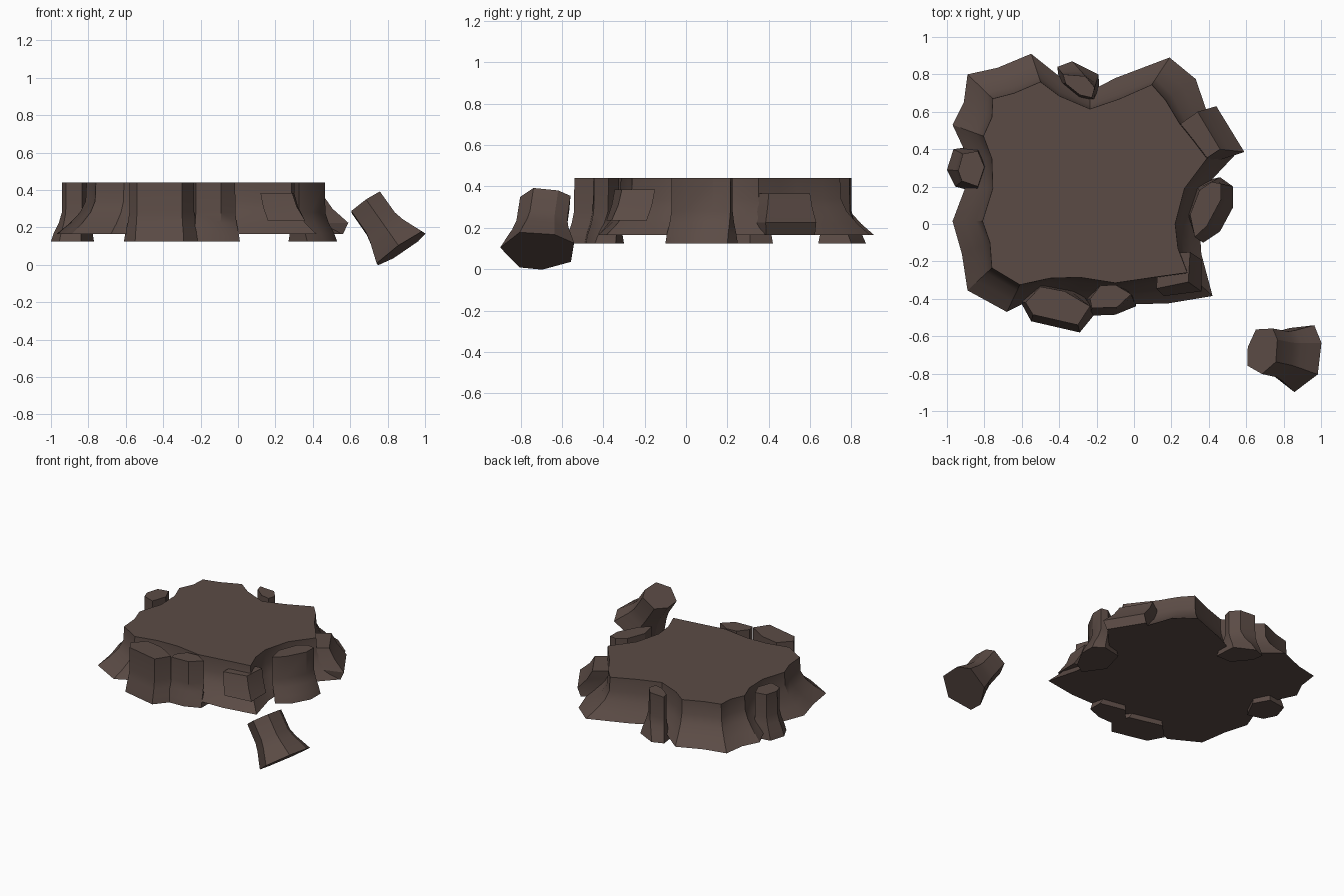
import bpy, bmesh, math
from mathutils import Matrix, Vector

rock = bpy.data.materials.new("dark brown rock")
rock.diffuse_color = (0.105, 0.071, 0.060, 1)


def loft(name, top, base, profile, matrix=None):
    """Stack of rings blended from the top outline to the base outline.
    profile: (height, blend) pairs from the top down."""
    bm = bmesh.new()
    rings = []
    for z, f in profile:
        rings.append([bm.verts.new((t[0] + (b[0] - t[0]) * f,
                                    t[1] + (b[1] - t[1]) * f, z))
                      for t, b in zip(top, base)])
    n = len(top)
    for upper, lower in zip(rings, rings[1:]):
        for i in range(n):
            j = (i + 1) % n
            bm.faces.new((upper[i], upper[j], lower[j], lower[i]))
    bm.faces.new(rings[0])
    bm.faces.new(rings[-1][::-1])
    if matrix:
        bm.transform(matrix)
    bmesh.ops.recalc_face_normals(bm, faces=bm.faces)
    mesh = bpy.data.meshes.new(name)
    bm.to_mesh(mesh)
    bm.free()
    mesh.materials.append(rock)
    ob = bpy.data.objects.new(name, mesh)
    bpy.context.collection.objects.link(ob)
    bpy.ops.object.select_all(action='DESELECT')
    ob.select_set(True)
    bpy.context.view_layer.objects.active = ob
    bpy.ops.object.shade_smooth_by_angle(angle=math.radians(28))
    return ob


# Plateau: scalloped top outline and its flared foot
top = [(-.755, .67), (-.64, .70), (-.50, .76), (-.40, .685), (-.235, .615),
       (-.075, .67), (.095, .745), (.17, .66), (.245, .535), (.31, .455),
       (.39, .35), (.27, .19), (.22, 0), (.235, -.13), (.285, -.26),
       (.14, -.28), (-.10, -.315), (-.29, -.285), (-.45, -.29), (-.61, -.325),
       (-.76, -.235), (-.77, -.10), (-.81, .015), (-.755, .19), (-.76, .35),
       (-.805, .47), (-.76, .57)]
foot = [(-.89, .80), (-.73, .835), (-.55, .91), (-.40, .79), (-.235, .71),
        (-.10, .78), (.19, .89), (.33, .775), (.39, .60), (.46, .50),
        (.55, .38), (.40, .22), (.35, 0), (.36, -.16), (.42, -.385),
        (.18, -.425), (-.10, -.43), (-.29, -.41), (-.50, -.38), (-.68, -.47),
        (-.89, -.355), (-.92, -.16), (-.97, .015), (-.90, .20), (-.90, .38),
        (-.97, .53), (-.91, .65)]
loft("plateau", top, foot,
     [(.44, 0), (.34, .03), (.28, .22), (.22, .58), (.165, 1)])

# Standing rock columns around the rim
column = [(.44, 0), (.28, .03), (.225, .3), (.17, .75), (.125, 1)]
columns = {
    "front_left_column": (
        [(-.58, -.42), (-.54, -.485), (-.30, -.54), (-.235, -.44), (-.37, -.36), (-.50, -.335)],
        [(-.61, -.41), (-.55, -.52), (-.29, -.58), (-.20, -.47), (-.26, -.36), (-.50, -.30)]),
    "front_column": (
        [(-.235, -.40), (-.225, -.45), (-.09, -.445), (-.015, -.375), (-.10, -.325), (-.18, -.33)],
        [(-.26, -.40), (-.235, -.49), (-.10, -.485), (.01, -.44), (.01, -.34), (-.18, -.30)]),
    "right_column": (
        [(.465, .215), (.465, .13), (.39, -.01), (.325, -.07), (.30, .05), (.35, .18), (.415, .225)],
        [(.53, .20), (.53, .09), (.46, -.04), (.37, -.10), (.27, .04), (.32, .22), (.46, .25)]),
    "back_column": (
        [(-.38, .80), (-.26, .79), (-.21, .73), (-.225, .675), (-.29, .69), (-.365, .75)],
        [(-.41, .84), (-.33, .87), (-.19, .80), (-.18, .64), (-.30, .64), (-.40, .76)]),
    "left_column": (
        [(-.94, .285), (-.915, .375), (-.835, .39), (-.80, .305), (-.835, .20), (-.92, .23)],
        [(-1.0, .29), (-.965, .40), (-.83, .42), (-.77, .31), (-.84, .17), (-.955, .20)]),
}
for name, (t, b) in columns.items():
    loft(name, t, b, column)

# Leaning slabs on the right side
loft("corner_slab",
     [(.12, -.345), (.29, -.31), (.30, -.15), (.13, -.16)],
     [(.16, -.385), (.36, -.36), (.36, -.19), (.16, -.20)],
     [(.385, 0), (.31, .35), (.235, 1)])
loft("back_right_slab",
     [(.24, .53), (.34, .60), (.46, .40), (.37, .34)],
     [(.30, .54), (.44, .63), (.59, .385), (.42, .33)],
     [(.365, 0), (.30, .35), (.225, 1), (.165, .78)])

# Fallen rock leaning away at the front right corner
up = Vector((-.57, .12, .81)).normalized()
across = Vector((.82, 0, .57)).normalized()
side = up.cross(across).normalized()
across = side.cross(up)
lean = Matrix((across, side, up)).transposed().to_4x4()
lean.translation = (.87, -.715, .086)
loft("fallen_rock",
     [(-.105, .02), (-.10, -.08), (.0, -.125), (.085, -.06), (.085, .06), (.05, .12), (-.06, .115)],
     [(-.15, .02), (-.15, -.09), (.0, -.185), (.145, -.09), (.155, .08), (.10, .175), (-.06, .16)],
     [(.31, 0), (.17, .02), (.115, .25), (.055, .65), (0, 1)], lean)
